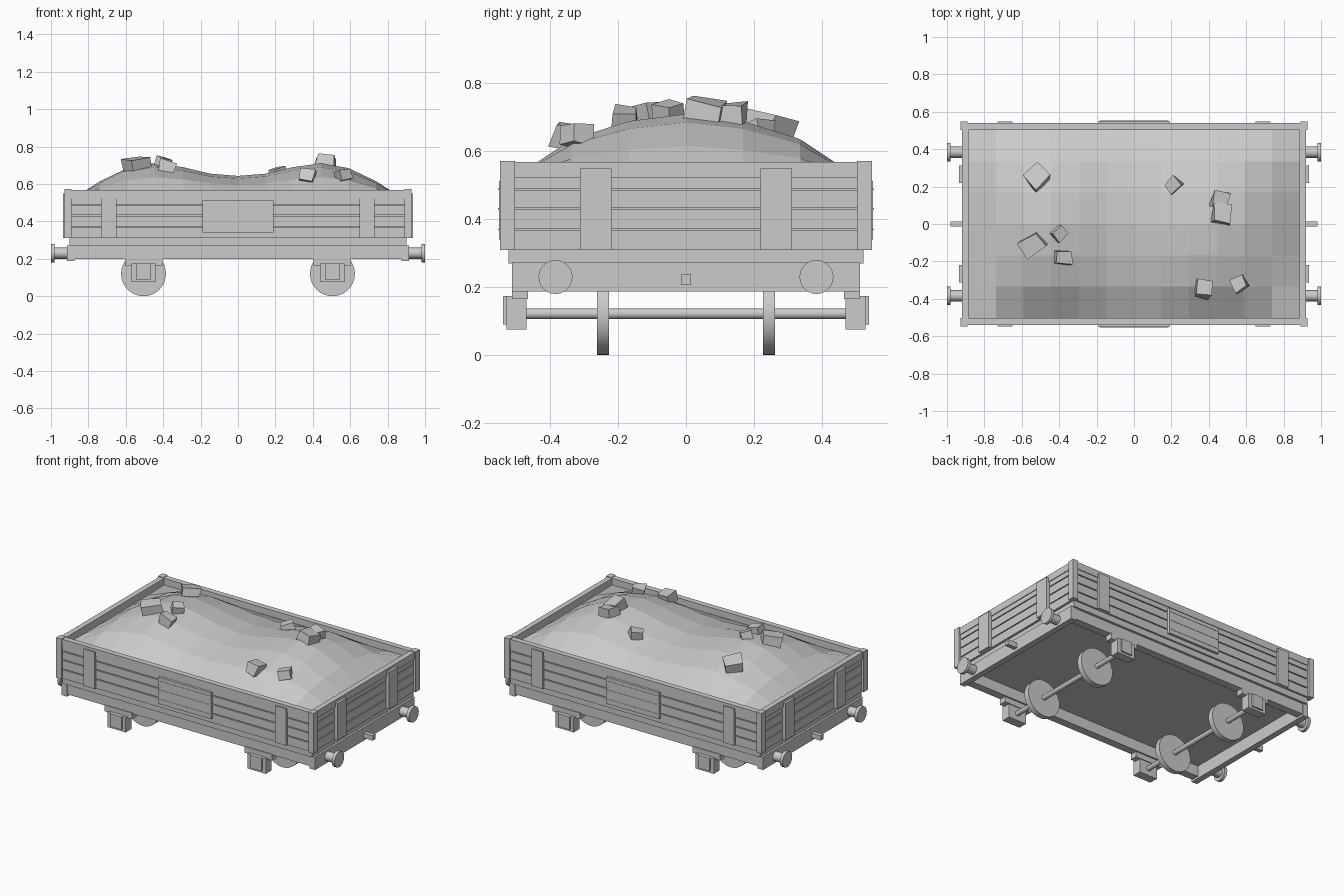
import bpy, bmesh, random
from math import radians, pi
from mathutils import Matrix, Vector

if "Cube" in bpy.data.objects:
    bpy.data.objects.remove(bpy.data.objects["Cube"])

random.seed(4)


def finish(name, bm):
    bmesh.ops.recalc_face_normals(bm, faces=bm.faces)
    me = bpy.data.meshes.new(name)
    bm.to_mesh(me)
    bm.free()
    ob = bpy.data.objects.new(name, me)
    bpy.context.collection.objects.link(ob)
    return ob


def box(name, x, y, z):
    """Box from (min, max) pairs."""
    x, y, z = sorted(x), sorted(y), sorted(z)
    bm = bmesh.new()
    size = Matrix.Diagonal((x[1] - x[0], y[1] - y[0], z[1] - z[0], 1))
    mid = Matrix.Translation(((x[0] + x[1]) / 2, (y[0] + y[1]) / 2, (z[0] + z[1]) / 2))
    bmesh.ops.create_cube(bm, size=1, matrix=mid @ size)
    return finish(name, bm)


def cyl(name, loc, r, depth, axis, seg):
    bm = bmesh.new()
    rot = Matrix.Rotation(pi / 2, 4, 'Y' if axis == 'X' else 'X')
    bmesh.ops.create_cone(bm, cap_ends=True, segments=seg, radius1=r, radius2=r,
                          depth=depth, matrix=Matrix.Translation(loc) @ rot)
    ob = finish(name, bm)
    for p in ob.data.polygons:
        p.use_smooth = len(p.vertices) == 4
    ob.data.set_sharp_from_angle(angle=radians(35))
    return ob


# Floor
box("floor", (-.9, .9), (-.523, .523), (.27, .312))

# Walls: backing sheet, planks, top rail, straps
planks = [(.31, .367), (.373, .428), (.434, .485), (.491, .53)]
for s in (-1, 1):
    box("side_wall", (-.905, .905), (s * .503, s * .525), (.31, .56))
    box("end_wall", (s * .885, s * .905), (-.503, .503), (.31, .56))
    for z in planks:
        box("side_plank", (-.895, .895), (s * .52, s * .535), z)
        box("end_plank", (s * .9, s * .915), (-.51, .51), z)
    box("side_top_rail", (-.92, .92), (s * .503, s * .54), (.522, .568))
    box("end_top_rail", (s * .885, s * .92), (-.503, .503), (.522, .568))
    box("side_door", (-.19, .19), (s * .53, s * .551), (.34, .512))
    for z in (.37, .431, .488):
        box("door_batten", (-.185, .185), (s * .53, s * .553), (z - .002, z + .002))
    for t in (-1, 1):
        box("corner_post", (s * .89, s * .928), (t * .503, t * .547), (.31, .572))
        box("side_strap", (s * .65, s * .73), (t * .53, t * .548), (.31, .55))
        box("end_strap", (s * .91, s * .936), (t * .22, t * .312), (.31, .55))

# Underframe, buffers and couplings
for s in (-1, 1):
    box("sole_bar", (-.88, .88), (s * .455, s * .507), (.2, .272))
    box("headstock", (s * .875, s * .914), (-.512, .512), (.187, .272))
    box("coupling", (s * .91, s * .982), (-.014, .014), (.206, .238))
    for t in (-1, 1):
        cyl("buffer_shank", (s * .945, t * .384, .23), .03, .08, 'X', 12)
        cyl("buffer_head", (s * .99, t * .384, .23), .05, .02, 'X', 24)

# Wheelsets and axle boxes
for x in (-.505, .505):
    cyl("axle", (x, 0, .122), .016, .96, 'Y', 12)
    for s in (-1, 1):
        cyl("wheel", (x, s * .244, .12), .12, .036, 'Y', 32)
        box("axle_box", (x - .065, x + .065), (s * .47, s * .528), (.076, .174))
        box("axle_box_cover", (x - .04, x + .04), (s * .52, s * .538), (.09, .174))
        box("axle_bracket", (x - .1, x + .1), (s * .465, s * .512), (.165, .205))

# Heaped load: two humps along the length
hx = [.52, .615, .685, .71, .69, .655, .643]
wy = [1, .885, .6, 0]
NX, NY = 12, 6


def load_height(x, y):
    def sample(table, f):
        f = max(0, min(f, len(table) - 1.001))
        i = int(f)
        return table[i] + (table[i + 1] - table[i]) * (f - i)
    return .525 + (sample(hx, (.885 - abs(x)) / .1475) - .525) * sample(wy, abs(y) / .1677)


bm = bmesh.new()
bmesh.ops.create_grid(bm, x_segments=NX, y_segments=NY, size=1)
for v in bm.verts:
    v.co.x *= .885
    v.co.y *= .503
    v.co.z = load_height(v.co.x, v.co.y)
finish("heaped_load", bm)

# Loose lumps: x, y, length, width, height, turn
lumps = [(-.52, .25, .10, .10, .07, 40), (-.54, -.11, .12, .095, .08, 35),
         (-.40, -.05, .07, .065, .05, 45), (-.38, -.18, .085, .07, .06, 0),
         (.21, .21, .075, .065, .05, 45), (.46, .13, .085, .08, .06, -12),
         (.47, .05, .10, .10, .075, -10), (.37, -.345, .085, .09, .07, -5),
         (.565, -.32, .075, .07, .06, 30)]
for x, y, a, b, h, turn in lumps:
    bm = bmesh.new()
    bmesh.ops.create_cube(bm, size=1)
    for v in bm.verts:
        v.co += Vector([random.uniform(-.09, .09) for _ in range(3)])
    tilt = Matrix.Rotation(random.uniform(-.25, .25), 4, 'Y') @ Matrix.Rotation(random.uniform(-.25, .25), 4, 'X')
    m = (Matrix.Translation((x, y, load_height(x, y) + .018))
         @ Matrix.Rotation(radians(turn), 4, 'Z') @ tilt @ Matrix.Diagonal((a, b, h, 1)))
    bm.transform(m)
    finish("lump", bm)
